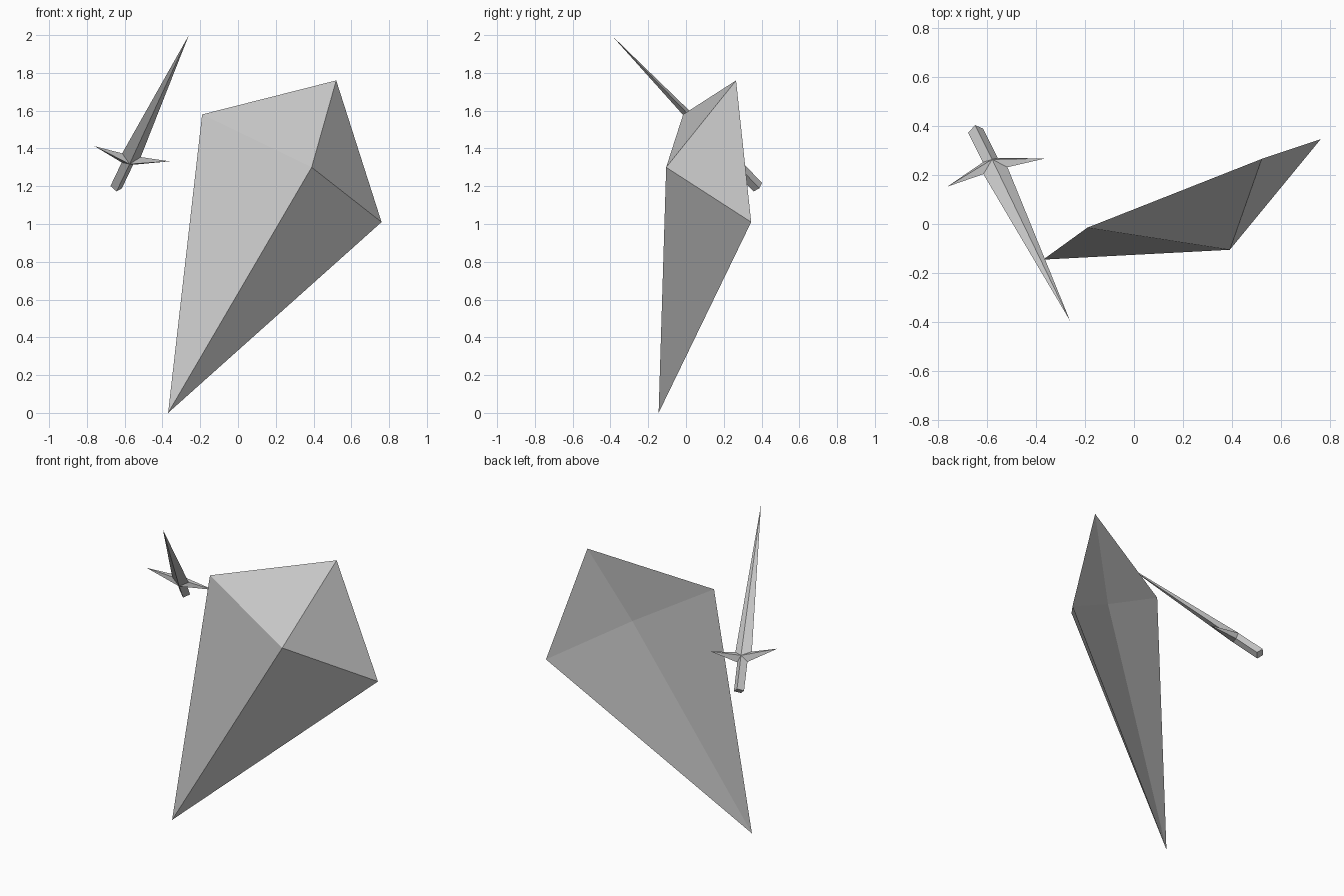
import bpy, bmesh
from mathutils import Vector

if "Cube" in bpy.data.objects:
    bpy.data.objects.remove(bpy.data.objects["Cube"])


def loft(name, rings, cap=False):
    """Join rings of points; a ring with one point is an apex. Returns a flat-faced object."""
    bm = bmesh.new()
    loops = [[bm.verts.new(p) for p in ring] for ring in rings]
    for a, b in zip(loops, loops[1:]):
        n = max(len(a), len(b))
        for i in range(n):
            j = (i + 1) % n
            if len(a) == 1:
                bm.faces.new((a[0], b[i], b[j]))
            elif len(b) == 1:
                bm.faces.new((a[i], a[j], b[0]))
            else:
                bm.faces.new((a[i], a[j], b[j], b[i]))
    if cap:
        bm.faces.new(loops[-1])
    # turn every face outwards
    mid = sum((v.co for v in bm.verts), Vector()) / len(bm.verts)
    bm.normal_update()
    for f in bm.faces:
        if f.normal.dot(f.calc_center_median() - mid) < 0:
            f.normal_flip()
    mesh = bpy.data.meshes.new(name)
    bm.to_mesh(mesh)
    bm.free()
    ob = bpy.data.objects.new(name, mesh)
    bpy.context.collection.objects.link(ob)
    return ob


# Kite shield: raised front boss, four-cornered rim, slightly hollow back
rim = [(-0.37, -0.145, 0), (-0.19, -0.015, 1.58), (0.52, 0.265, 1.76), (0.76, 0.345, 1.01)]
loft("shield", [[(0.39, -0.105, 1.30)], rim, [(0.30, 0.12, 1.295)]])

# Sword frame: along the blade, across the guard, through the thickness
pommel = Vector((-0.645, 0.38, 1.195))
tip = Vector((-0.26, -0.395, 2.0))
along = (tip - pommel).normalized()
across = Vector((0.40, 0.115, -0.08))
across = (across - along * across.dot(along)).normalized()
thick = along.cross(across)


def pt(t, g=0.0, h=0.0):
    return pommel + (tip - pommel) * t + across * g + thick * h


r = 0.032
front, back = pt(0.18, 0, -r), pt(0.18, 0, r)
shoulder = {s: pt(0.21, s * 0.052) for s in (-1, 1)}
collar = {s: pt(0.155, s * r) for s in (-1, 1)}

# Blade
loft("blade", [[shoulder[1], back, shoulder[-1], front], [tip]])

# Guard spikes
for s, side in ((-1, "left"), (1, "right")):
    loft("guard_" + side, [[shoulder[s], back, collar[s], front], [pt(0.22, s * 0.212)]])

# Grip with a diamond section
end = [pt(0, r), pt(0, 0, r), pt(0, -r), pt(0, 0, -r)]
loft("grip", [[collar[1], back, collar[-1], front], end], cap=True)
